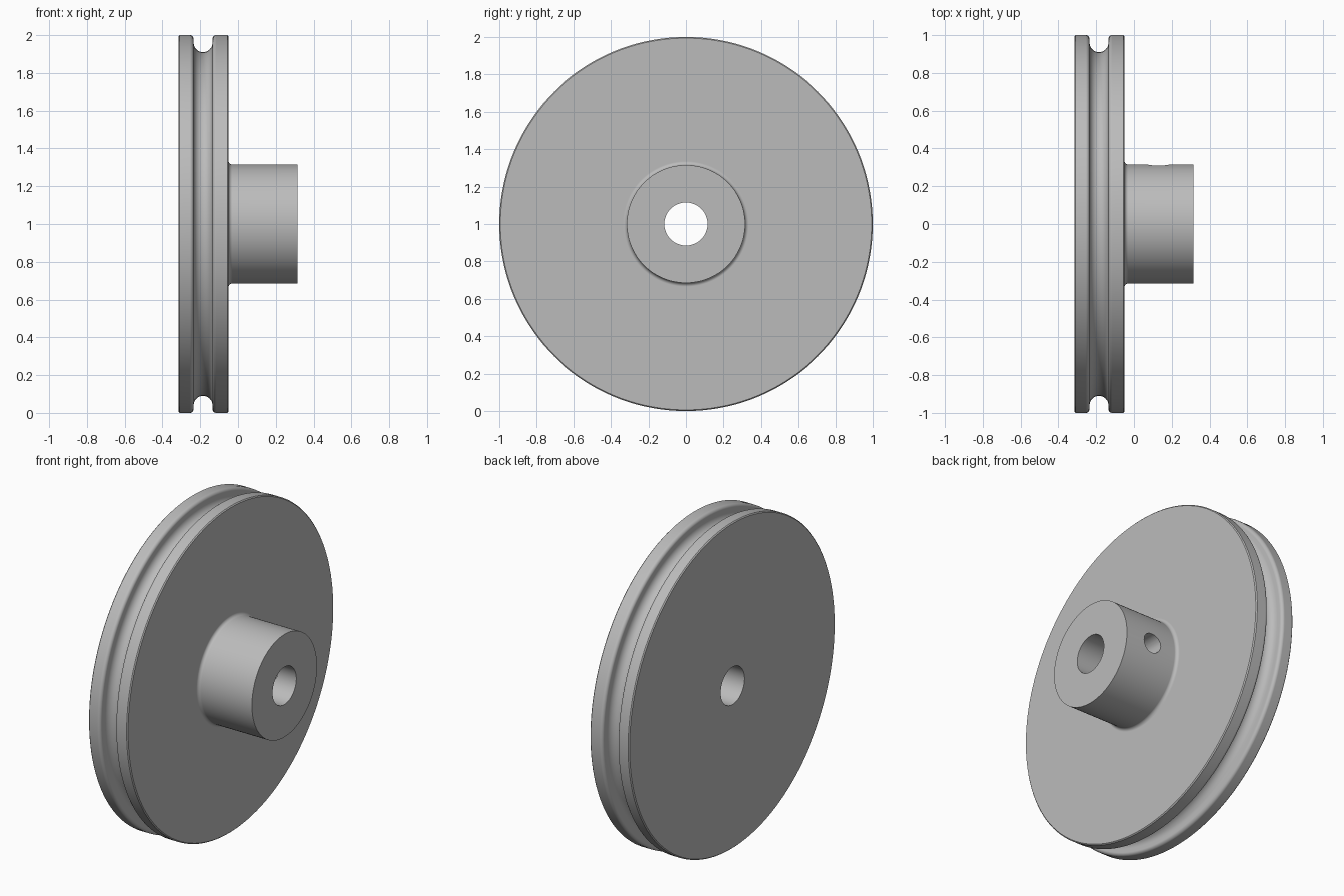
import bpy, bmesh
from math import pi, cos, sin, radians
from mathutils import Matrix, Vector

default = bpy.data.objects.get("Cube")
if default:
    bpy.data.objects.remove(default, do_unlink=True)

AXIS_Z = 1.0
SEGMENTS = 144
LEFT, FACE, HUB_END = -0.315, -0.05, 0.315
BORE, HUB, RIM = 0.115, 0.315, 1.0
GROOVE_X, GROOVE_R, LIP = -0.185, 0.05, 0.02
FILLET = 0.02

grey = bpy.data.materials.new("plain grey")
grey.use_nodes = True
grey.diffuse_color = (0.5, 0.5, 0.5, 1)
grey.node_tree.nodes["Principled BSDF"].inputs["Base Color"].default_value = grey.diffuse_color


def arc(cx, cr, radius, start, end, steps):
    """Points of an arc in the (x, radius) plane, angles in degrees."""
    angles = [radians(start + (end - start) * i / steps) for i in range(steps + 1)]
    return [(cx + radius * cos(a), cr + radius * sin(a)) for a in angles]


def make_object(name, bm):
    bmesh.ops.recalc_face_normals(bm, faces=bm.faces)
    mesh = bpy.data.meshes.new(name)
    bm.to_mesh(mesh)
    bm.free()
    mesh.materials.append(grey)
    obj = bpy.data.objects.new(name, mesh)
    bpy.context.collection.objects.link(obj)
    return obj


# Half section: bore, back face, grooved rim, front face, filleted hub
wall = GROOVE_R + LIP
profile = [(LEFT, BORE), (LEFT, RIM - 0.006), (LEFT + 0.006, RIM)]
profile += arc(GROOVE_X - wall, RIM - LIP, LIP, 90, 0, 6)
profile += arc(GROOVE_X, RIM - 0.04, GROOVE_R, 180, 360, 16)
profile += arc(GROOVE_X + wall, RIM - LIP, LIP, 180, 90, 6)
profile += [(FACE - 0.006, RIM), (FACE, RIM - 0.006)]
profile += arc(FACE + FILLET, HUB + FILLET, FILLET, 180, 270, 6)
profile += [(HUB_END, HUB), (HUB_END, BORE)]

# Revolve the closed section around the x axis
bm = bmesh.new()
verts = [bm.verts.new((x, 0, r)) for x, r in profile]
edges = [bm.edges.new((verts[i - 1], verts[i])) for i in range(len(verts))]
bmesh.ops.spin(bm, geom=verts + edges, cent=(0, 0, 0), axis=(1, 0, 0),
               angle=2 * pi, steps=SEGMENTS, use_merge=True)
bmesh.ops.remove_doubles(bm, verts=bm.verts, dist=1e-5)
bmesh.ops.translate(bm, verts=bm.verts, vec=(0, 0, AXIS_Z))
pulley = make_object("grooved_pulley_wheel", bm)

# Set screw hole through the back wall of the hub, into the bore
bm = bmesh.new()
place = Matrix.Translation(Vector((0.13, 0.25, AXIS_Z))) @ Matrix.Rotation(pi / 2, 4, 'X')
bmesh.ops.create_cone(bm, cap_ends=True, segments=48, radius1=0.06, radius2=0.06,
                      depth=0.4, matrix=place)
cutter = make_object("screw_hole_cutter", bm)
cutter.hide_render = True

bpy.ops.object.select_all(action='DESELECT')
bpy.context.view_layer.objects.active = pulley
pulley.select_set(True)
cut = pulley.modifiers.new("screw hole", 'BOOLEAN')
cut.operation = 'DIFFERENCE'
cut.solver = 'EXACT'
cut.object = cutter
bpy.ops.object.modifier_apply(modifier=cut.name)
bpy.data.objects.remove(cutter, do_unlink=True)

# Smooth curved walls, crisp machined edges
bpy.ops.object.shade_smooth_by_angle(angle=radians(30))
weighted = pulley.modifiers.new("even shading", 'WEIGHTED_NORMAL')
weighted.keep_sharp = True
